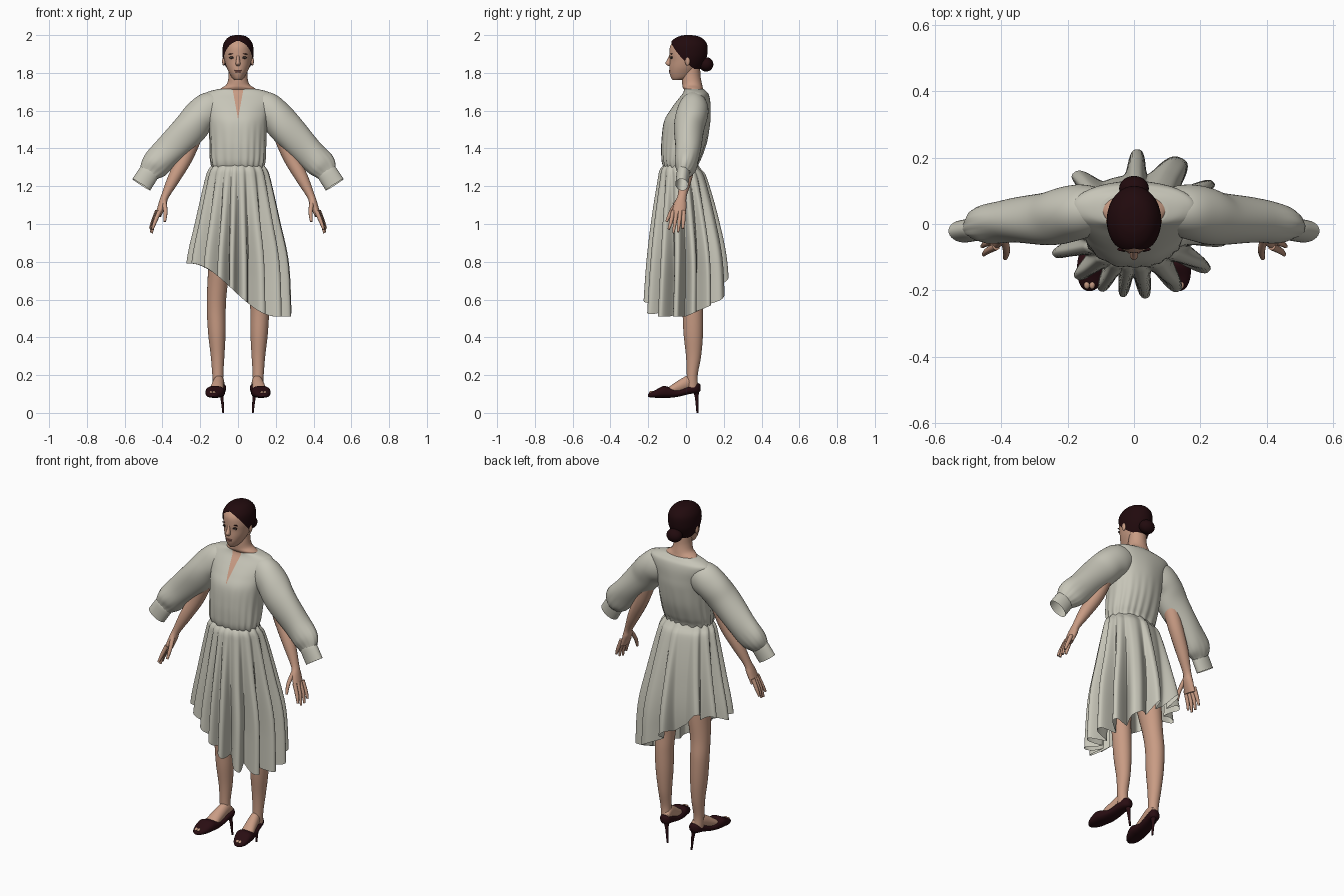
import bpy, bmesh, math
from mathutils import Vector, Matrix

cube = bpy.data.objects.get("Cube")
if cube:
    bpy.data.objects.remove(cube, do_unlink=True)


def material(name, color):
    m = bpy.data.materials.new(name)
    m.use_nodes = True
    m.diffuse_color = (*color, 1)
    bsdf = m.node_tree.nodes["Principled BSDF"]
    bsdf.inputs["Base Color"].default_value = (*color, 1)
    bsdf.inputs["Roughness"].default_value = 0.8
    return m


CLOTH = material("cream cloth", (0.57, 0.56, 0.48))
SKIN = material("skin", (0.58, 0.33, 0.23))
HAIR = material("dark brown hair", (0.015, 0.003, 0.004))
SHOE = material("dark red leather", (0.022, 0.004, 0.006))
LIP = material("lip rose", (0.36, 0.15, 0.12))
WHITE = material("eye white", (0.5, 0.45, 0.4))
IRIS = material("dark eye", (0.02, 0.012, 0.01))


def finish(name, bm, *mats):
    bmesh.ops.recalc_face_normals(bm, faces=bm.faces)
    me = bpy.data.meshes.new(name)
    bm.to_mesh(me)
    bm.free()
    for m in mats:
        me.materials.append(m)
    me.shade_smooth()
    me.set_sharp_from_angle(angle=math.radians(60))
    ob = bpy.data.objects.new(name, me)
    bpy.context.collection.objects.link(ob)
    return ob


def smooth(rows, steps=6):
    """Catmull-Rom interpolation through rows of numbers."""
    out, last = [], len(rows) - 1
    for i in range(last):
        quad = [rows[max(0, min(last, i + k))] for k in (-1, 0, 1, 2)]
        for s in range(steps):
            t = s / steps
            out.append(tuple(
                b + t / 2 * (c - a + t * (2*a - 5*b + 4*c - d + t * (3*(b - c) + d - a)))
                for a, b, c, d in zip(*quad)))
    return out + [tuple(rows[-1])]


def skin_rings(rings, caps=True):
    bm = bmesh.new()
    loops = [[bm.verts.new(p) for p in ring] for ring in rings]
    n = len(rings[0])
    for a, b in zip(loops, loops[1:]):
        for j in range(n):
            k = (j + 1) % n
            bm.faces.new((a[j], a[k], b[k], b[j]))
    if caps:
        bm.faces.new(loops[0])
        bm.faces.new(loops[-1])
    return bm


def sweep(rows, n=24, caps=True, ref=(0, 1, 0), axis=None, power=2, ripple=None):
    """Rows are x, y, z, width radius, depth radius along a path."""
    rows = smooth(rows)
    pts = [Vector(r[:3]) for r in rows]
    rings = []
    for i, r in enumerate(rows):
        d = Vector(axis) if axis else pts[min(i + 1, len(pts) - 1)] - pts[max(i - 1, 0)]
        u = d.cross(Vector(ref)).normalized()
        v = u.cross(d).normalized()
        ring = []
        for j in range(n):
            a = math.tau * j / n
            c, s = math.cos(a), math.sin(a)
            k = (abs(c) ** power + abs(s) ** power) ** (-1 / power)
            if ripple:
                k *= ripple(i / (len(rows) - 1), a)
            ring.append(pts[i] + u * c * k * r[3] + v * s * k * r[4])
        rings.append(ring)
    return skin_rings(rings, caps)


def stack(rows, cx=0):
    """Level rings given as z, half width, front y, back y."""
    return [(cx, (f + b) / 2, z, w, (b - f) / 2) for z, w, f, b in rows]


def ellipsoid(name, loc, size, mat, turn=0):
    bm = bmesh.new()
    mx = Matrix.Translation(loc) @ Matrix.Rotation(turn, 4, 'Y') @ Matrix.Diagonal((*size, 1))
    bmesh.ops.create_uvsphere(bm, u_segments=20, v_segments=12, radius=1, matrix=mx)
    return finish(name, bm, mat)


UP = (0, 0, 1)

# Head, hair cap, bun and neck
head = [(1.762, .018, -.070, -.02), (1.775, .032, -.079, .02), (1.80, .047, -.087, .05),
        (1.83, .061, -.088, .075), (1.865, .071, -.086, .095), (1.90, .076, -.088, .105),
        (1.94, .073, -.084, .105), (1.97, .057, -.062, .085), (1.987, .035, -.03, .056),
        (1.993, .008, .0, .02)]
finish("head", sweep(stack(head), 40, axis=UP), SKIN)
cap = [(z + .007 * (z > 1.9), w + .006, f - .005, b + .008) for z, w, f, b in head]
bm = sweep(stack(cap), 40, axis=UP)
HAIRLINE = 1.893
for s in (1, -1):
    half = [f for f in bm.faces if s * f.calc_center_median().x > 0]
    geom = set(half)
    for f in half:
        geom.update(f.edges, f.verts)
    bmesh.ops.bisect_plane(bm, geom=list(geom), plane_co=(0, 0, HAIRLINE), plane_no=(s * .5, 1.05, 1))
bare = []
for f in bm.faces:
    c = f.calc_center_median()
    if c.z + 1.05 * c.y + .5 * abs(c.x) < HAIRLINE:
        bare.append(f)
bmesh.ops.delete(bm, geom=bare, context='FACES')
finish("hair", bm, HAIR)
ellipsoid("hair_bun", (0, .107, 1.845), (.045, .038, .038), HAIR)
neck = [(1.69, .12, .01, .10), (1.718, .09, -.015, .09), (1.74, .06, -.02, .085),
        (1.78, .05, -.02, .077), (1.83, .05, -.01, .075)]
finish("neck", sweep(stack(neck), 32, axis=UP), SKIN)

# Face details
nose = [(0, -.080, 1.90, .006, .006), (0, -.087, 1.872, .009, .011),
        (0, -.093, 1.85, .0125, .016), (0, -.086, 1.837, .009, .009)]
finish("nose", sweep(nose, 16, axis=UP), SKIN)
ellipsoid("upper_lip", (0, -.085, 1.813), (.020, .006, .004), LIP)
ellipsoid("lower_lip", (0, -.084, 1.806), (.017, .007, .005), LIP)
for side, s in (("left", 1), ("right", -1)):
    ellipsoid(side + "_eyelid", (s * .031, -.0755, 1.8815), (.0155, .007, .007), IRIS, s * .1)
    ellipsoid(side + "_eye", (s * .031, -.077, 1.880), (.013, .007, .0045), WHITE)
    ellipsoid(side + "_iris", (s * .031, -.081, 1.8805), (.005, .004, .005), IRIS)
    ellipsoid(side + "_brow", (s * .034, -.076, 1.901), (.017, .006, .0022), HAIR, s * .1)
    ellipsoid(side + "_ear", (s * .076, .008, 1.862), (.008, .013, .024), SKIN)

# Bodice with gathers at the waist and a slit neckline
bodice = [(1.29, .132, -.112, .058), (1.32, .141, -.125, .066), (1.36, .147, -.13, .085),
          (1.44, .15, -.13, .112), (1.54, .156, -.118, .128), (1.60, .166, -.086, .13),
          (1.65, .184, -.05, .128), (1.685, .184, -.022, .12), (1.703, .15, -.012, .106),
          (1.715, .10, -.01, .095)]


def gathers(t, a):
    fade = max(0, 1 - t / .45)
    return 1 + .04 * fade * math.sin(20 * a + 2 * math.sin(3 * a)) + .012 * math.sin(9 * a) * (1 - t)


bm = sweep(stack(bodice), 120, axis=UP, power=2.2, ripple=gathers)
SLIT, SLOPE = 1.555, .18
for s in (1, -1):
    front = [f for f in bm.faces if f.calc_center_median().y < .03]
    geom = set(front)
    for f in front:
        geom.update(f.edges, f.verts)
    bmesh.ops.bisect_plane(bm, geom=list(geom), plane_co=(0, 0, SLIT), plane_no=(s, 0, -SLOPE))
for f in bm.faces:
    c = f.calc_center_median()
    if c.y < .03 and abs(c.x) < SLOPE * (c.z - SLIT):
        f.material_index = 1
finish("bodice", bm, CLOTH, SKIN)

# Skirt: flared sheet with deep rounded folds and a slanted hem
flare = smooth([(1.318, .132, -.112, .058), (1.29, .155, -.138, .08), (1.24, .174, -.15, .112),
                (1.02, .225, -.185, .175), (.79, .274, -.212, .22), (.5, .288, -.232, .232)], 8)
folds = [(-129, 8), (-111, 6.5), (-97, 5.5), (-83, 6.5), (-62, 8), (-38, 8), (-14, 8), (10, 8),
         (33, 8), (60, 13), (88, 7.5), (133, 8.5), (158, 8), (182, 8), (207, 8)]


def fold(a):
    def bump(center, width):
        gap = (math.degrees(a) - center + 180) % 360 - 180
        return math.exp(-abs(gap / width) ** 3)
    return max(bump(*f) for f in folds)


def skirt_point(a, z):
    lo = next((i for i in range(len(flare) - 1) if flare[i + 1][0] <= z), len(flare) - 2)
    p, q = flare[lo], flare[lo + 1]
    t = (p[0] - z) / (p[0] - q[0])
    w, f, b = (p[k] + t * (q[k] - p[k]) for k in (1, 2, 3))
    drop = min(1, (1.318 - z) / .6)
    k = 1 - (.05 + .33 * drop) * (1 - fold(a))
    return Vector((w * k * math.cos(a), (f + b) / 2 + (b - f) / 2 * k * math.sin(a), z))


def hem(a):
    p = skirt_point(a, .65)
    t = max(0, min(1, (.2 - p.x) / .45))
    return .51 + .28 * t * t * (3 - 2 * t) + .45 * max(0, p.y)


angles = [math.tau * j / 300 for j in range(300)]
rings = [[skirt_point(a, 1.318 - (1.318 - hem(a)) * (i / 36) ** 1.3) for a in angles]
         for i in range(37)]
finish("skirt", skin_rings(rings, caps=False), CLOTH)

# Sleeves, arms, hands, legs and shoes, mirrored left and right
sleeve = [(.07, .045, 1.63, .065, .055), (.14, .04, 1.61, .092, .078), (.20, .03, 1.57, .09, .084),
          (.26, .015, 1.50, .09, .079), (.37, .01, 1.385, .08, .066), (.44, .0, 1.312, .076, .058),
          (.472, -.012, 1.27, .054, .036)]
cuff = [(.464, -.013, 1.282, .05, .032), (.475, -.015, 1.265, .055, .035), (.512, -.022, 1.208, .056, .034)]
arm = [(.2, .03, 1.55, .045, .045), (.27, .02, 1.37, .04, .04), (.335, .0, 1.25, .034, .034),
       (.385, -.02, 1.15, .021, .024), (.40, -.03, 1.105, .021, .033), (.422, -.04, 1.045, .016, .038)]
thumb = [(.392, -.045, 1.12, .013, .012), (.384, -.08, 1.065, .011, .010), (.388, -.103, 1.012, .007, .007)]
leg = [(1.0, .08, .075, -.08, .08), (.8, .095, .062, -.06, .085), (.66, .11, .053, -.035, .082),
       (.55, .115, .05, -.02, .09), (.42, .112, .046, -.013, .09), (.3, .108, .036, .0, .08),
       (.2, .107, .029, .004, .062), (.13, .104, .028, .0, .065)]
# Foot and shoe sections: y, half width, bottom z, top z
foot = [(.06, .024, .12, .17), (.02, .028, .12, .20), (-.04, .034, .10, .172),
        (-.09, .038, .09, .138), (-.13, .036, .09, .115)]
shoe = [(.076, .014, .115, .15), (.06, .031, .105, .158), (.02, .035, .10, .143),
        (-.04, .040, .086, .122), (-.085, .047, .08, .135), (-.12, .049, .08, .142),
        (-.16, .042, .08, .122), (-.19, .026, .082, .108), (-.202, .008, .086, .098)]


def along_foot(rows):
    return [(.095 + (.06 - y) * .15, y, (lo + hi) / 2, w, (hi - lo) / 2) for y, w, lo, hi in rows]


def creases(t, a):
    return 1 + .035 * math.sin(16 * t + 3 * a) * t + .09 * max(0, t - .7) * math.sin(14 * a)


for side, s in (("left", 1), ("right", -1)):
    def flip(rows):
        return [(s * r[0], *r[1:]) for r in rows]
    finish(side + "_sleeve", sweep(flip(sleeve), 48, caps=False, ripple=creases), CLOTH)
    finish(side + "_cuff", sweep(flip(cuff), 32, caps=False), CLOTH)
    finish(side + "_arm", sweep(flip(arm), 20), SKIN)
    finish(side + "_thumb", sweep(flip(thumb), 10), SKIN)
    for i, tip in enumerate((.972, .952, .957, .975)):
        y = -.068 + .019 * i
        x = .415 + .004 * i
        finger = [(x, y, 1.07, .012, .011), (x + .025, y - .012 + .003 * i, 1.01, .010, .010),
                  (x + .038, y - .024 + .006 * i, tip, .006, .006)]
        finish(f"{side}_finger_{i + 1}", sweep(flip(finger), 10), SKIN)
    shin = [(cx, (f + b) / 2, z, w, (b - f) / 2) for z, cx, w, f, b in leg]
    finish(side + "_leg", sweep(flip(shin), 28, axis=UP), SKIN)
    finish(side + "_foot", sweep(flip(along_foot(foot)), 20, ref=UP, axis=(0, -1, 0)), SKIN)
    finish(side + "_shoe", sweep(flip(along_foot(shoe)), 28, ref=UP, axis=(0, -1, 0), power=2.6), SHOE)
    heel = [(.094, .05, .13, .024, .024), (.086, .056, .09, .010, .011), (.078, .06, 0, .005, .005)]
    finish(side + "_heel", sweep(flip(heel), 14, axis=UP), SHOE)
    for i in range(2):
        ellipsoid(f"{side}_toe_{i + 1}", (s * (.126 + .016 * i), -.182, .108), (.009, .014, .008), SKIN)
